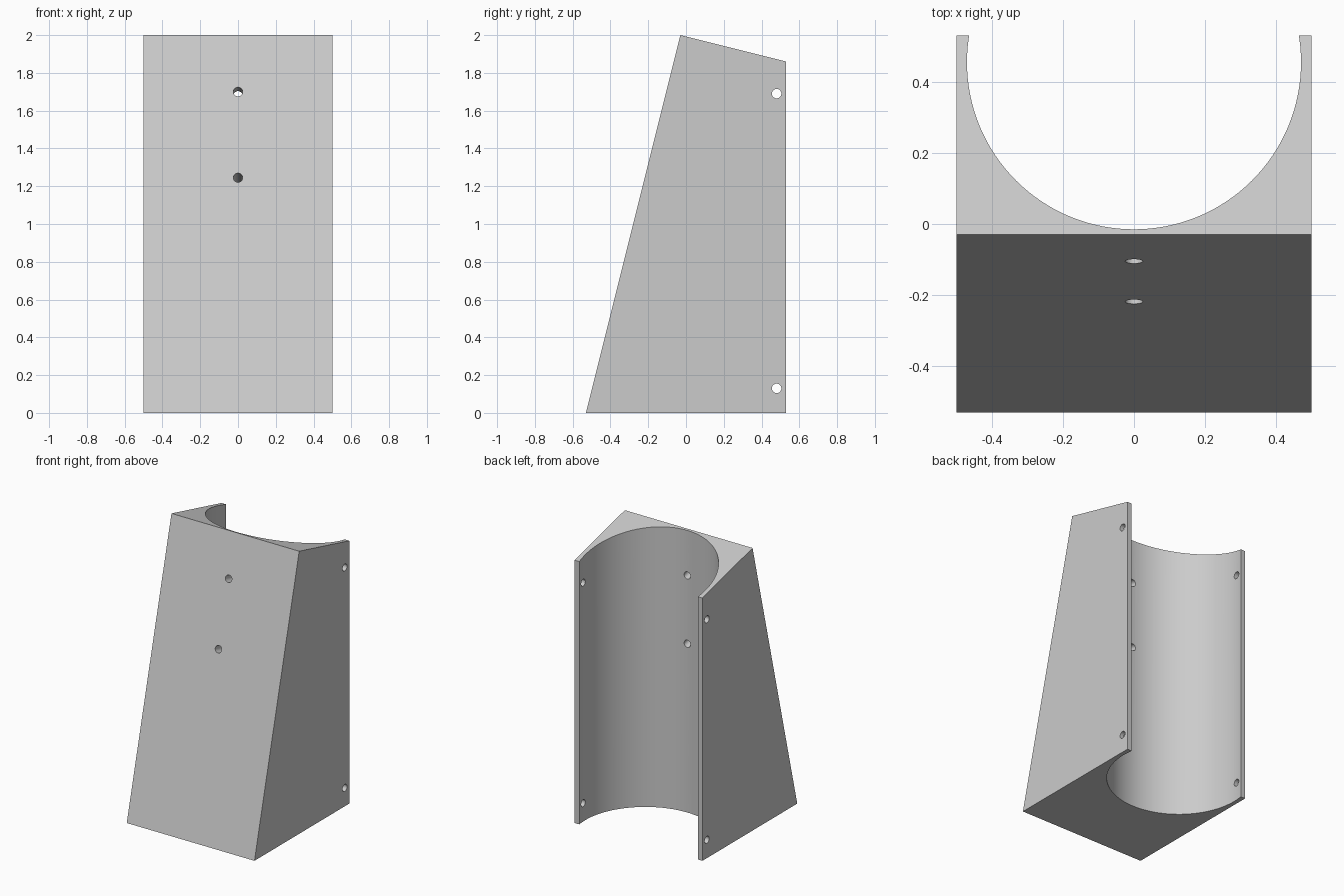
import bpy
import bmesh
import math
from mathutils import Vector

default = bpy.data.objects.get("Cube")
if default:
    bpy.data.objects.remove(default, do_unlink=True)

# Single matte grey
grey = bpy.data.materials.new("plain_grey")
grey.use_nodes = True
colour = (0.6, 0.6, 0.6, 1)
grey.diffuse_color = colour
grey.node_tree.nodes["Principled BSDF"].inputs["Base Color"].default_value = colour

WIDTH = 1.0
HOLE_RADIUS = 0.025
SLOPE = 0.25  # run of the front face per unit of height
FOOT_Y = -0.53


def make_object(name, bm):
    bmesh.ops.recalc_face_normals(bm, faces=bm.faces)
    mesh = bpy.data.meshes.new(name)
    bm.to_mesh(mesh)
    bm.free()
    mesh.materials.append(grey)
    obj = bpy.data.objects.new(name, mesh)
    bpy.context.collection.objects.link(obj)
    return obj


def cylinder(name, centre, axis, radius, length, segments):
    bm = bmesh.new()
    bmesh.ops.create_cone(bm, cap_ends=True, segments=segments,
                          radius1=radius, radius2=radius, depth=length)
    obj = make_object(name, bm)
    obj.rotation_mode = 'QUATERNION'
    obj.rotation_quaternion = Vector(axis).to_track_quat('Z', 'Y')
    obj.location = centre
    obj.hide_render = True
    return obj


# Wedge block extruded from its side profile
bm = bmesh.new()
profile = [(FOOT_Y, 0), (0.53, 0), (0.53, 1.86), (-0.03, 2)]
side = bm.faces.new([bm.verts.new((-WIDTH / 2, y, z)) for y, z in profile])
extruded = bmesh.ops.extrude_face_region(bm, geom=[side])["geom"]
bmesh.ops.translate(bm, vec=(WIDTH, 0, 0),
                    verts=[v for v in extruded if isinstance(v, bmesh.types.BMVert)])
block = make_object("cradle_block", bm)

# Large upright bore, open at the back
cutters = [cylinder("bore_cutter", (0, 0.455, 1), (0, 0, 1), 0.47, 3, 128)]

# Cross holes through both back flanges
for z in (0.13, 1.69):
    cutters.append(cylinder("flange_hole_cutter", (0, 0.48, z), (1, 0, 0),
                            HOLE_RADIUS, 2, 32))

# Screw holes square to the sloping front, reaching the bore
inward = Vector((0, 1, -SLOPE)).normalized()
for z in (1.245, 1.70):
    entry = Vector((0, FOOT_Y + SLOPE * z, z))
    cutters.append(cylinder("front_hole_cutter", entry + inward * 0.1, inward,
                            HOLE_RADIUS, 0.6, 32))

# Cut everything and discard the cutters
bpy.ops.object.select_all(action='DESELECT')
block.select_set(True)
bpy.context.view_layer.objects.active = block
for cutter in cutters:
    cut = block.modifiers.new("cut", 'BOOLEAN')
    cut.operation = 'DIFFERENCE'
    cut.solver = 'EXACT'
    cut.object = cutter
    bpy.ops.object.modifier_apply(modifier=cut.name)
    bpy.data.objects.remove(cutter, do_unlink=True)

bpy.ops.object.shade_smooth_by_angle(angle=math.radians(25))
